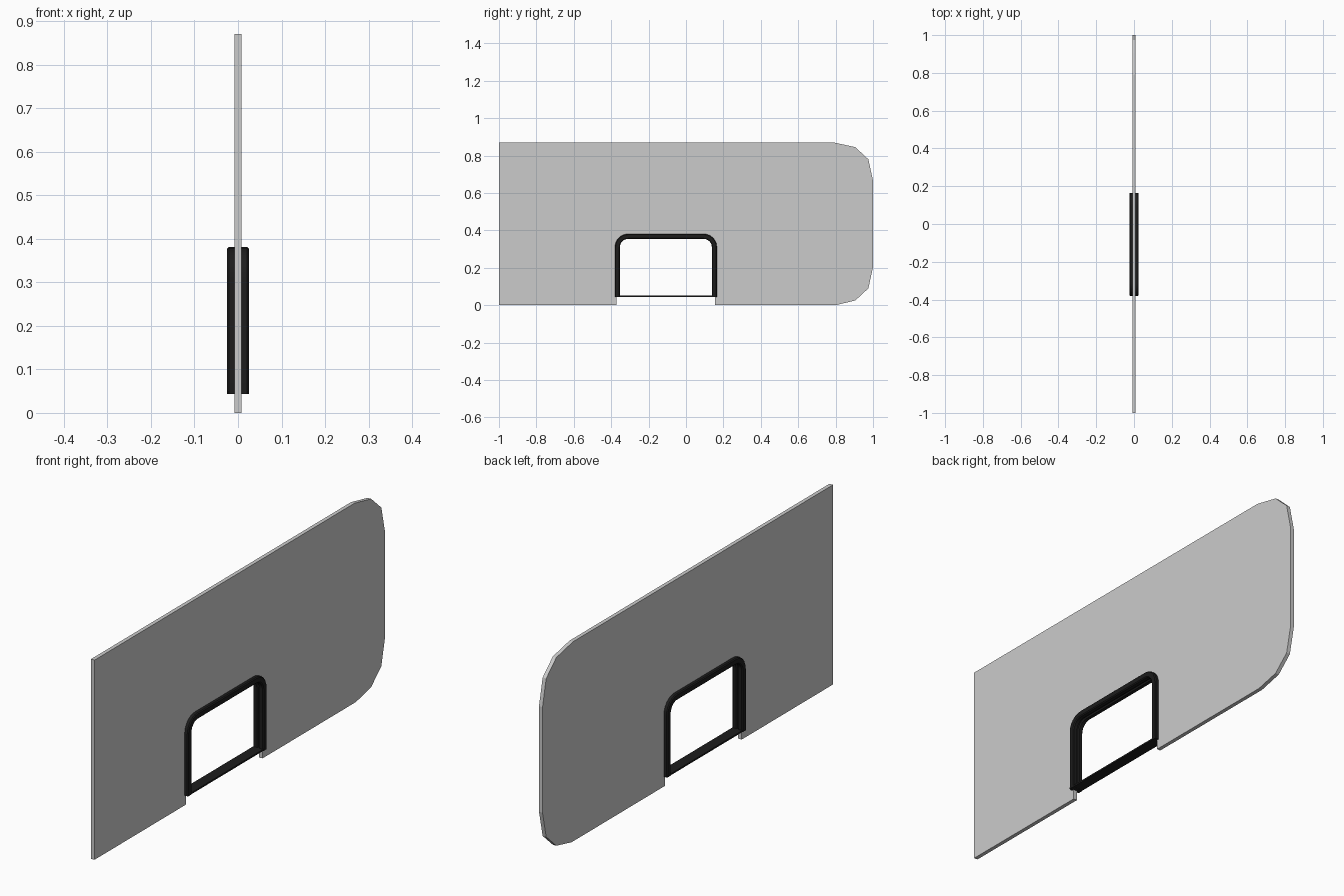
import bpy, bmesh, math
from mathutils import Vector

if "Cube" in bpy.data.objects:
    bpy.data.objects.remove(bpy.data.objects["Cube"])

T = 0.0085            # half thickness of the panel
Y0, Y1 = -0.38, 0.165  # outer sides of the opening trim
ZB, ZT = 0.043, 0.381  # bottom and top of the trim

black = bpy.data.materials.new("black_rubber")
black.diffuse_color = (0.012, 0.012, 0.012, 1)
black.use_nodes = True
black.node_tree.nodes["Principled BSDF"].inputs["Base Color"].default_value = black.diffuse_color


def arch(inset, radius, base, steps):
    """Points (y, z) of a round-cornered arch, left foot to right foot."""
    a, b, t, r = Y0 + inset, Y1 - inset, ZT - inset, radius - inset
    pts = [(a, base)]
    for cy, start in ((a + r, 180), (b - r, 90)):
        for i in range(steps + 1):
            w = math.radians(start - 90 * i / steps)
            pts.append((cy + r * math.cos(w), t - r + r * math.sin(w)))
    return pts + [(b, base)]


def finish(bm, name):
    bmesh.ops.recalc_face_normals(bm, faces=bm.faces)
    me = bpy.data.meshes.new(name)
    bm.to_mesh(me)
    bm.free()
    ob = bpy.data.objects.new(name, me)
    bpy.context.collection.objects.link(ob)
    return ob


# Flat panel: one square end, one faceted round end, arched notch below
outline = [(-1, 0)] + arch(0.009, 0.07, 0, 4)
outline += [(0.80, 0), (0.905, 0.025), (0.975, 0.09), (1, 0.205),
            (1, 0.665), (0.975, 0.78), (0.905, 0.845), (0.79, 0.87), (-1, 0.87)]
bm = bmesh.new()
face = bm.faces.new([bm.verts.new((-T, y, z)) for y, z in outline])
ext = bmesh.ops.extrude_face_region(bm, geom=[face])
bmesh.ops.translate(bm, vec=Vector((2 * T, 0, 0)),
                    verts=[v for v in ext["geom"] if isinstance(v, bmesh.types.BMVert)])
finish(bm, "panel")

# Opening trim: grooved section (inset, x) swept along the arch
half = [(0.0, 0.009), (0.0, 0.021), (0.004, 0.025), (0.023, 0.025),
        (0.027, 0.021), (0.027, 0.006), (0.021, 0.003)]
section = half + [(d, -x) for d, x in reversed(half)]
bm = bmesh.new()
loops = [[bm.verts.new((x, y, z)) for y, z in arch(d, 0.07, ZB, 6)] for d, x in section]
n = len(loops)
for k in range(n):
    p, q = loops[k], loops[(k + 1) % n]
    for i in range(len(p) - 1):
        bm.faces.new((p[i], p[i + 1], q[i + 1], q[i]))
for end in (0, -1):
    bm.faces.new([lp[end] for lp in loops])
trim = finish(bm, "opening_trim")
trim.data.materials.append(black)
bpy.context.view_layer.objects.active = trim
trim.select_set(True)
bpy.ops.object.shade_smooth_by_angle(angle=math.radians(30))

# Thin sill closing the trim at the bottom
bpy.ops.mesh.primitive_cube_add(size=1, location=(0, (Y0 + Y1) / 2, ZB + 0.004))
sill = bpy.context.object
sill.name = "opening_sill"
sill.scale = (0.048, Y1 - Y0 - 0.004, 0.007)
sill.data.materials.append(black)
